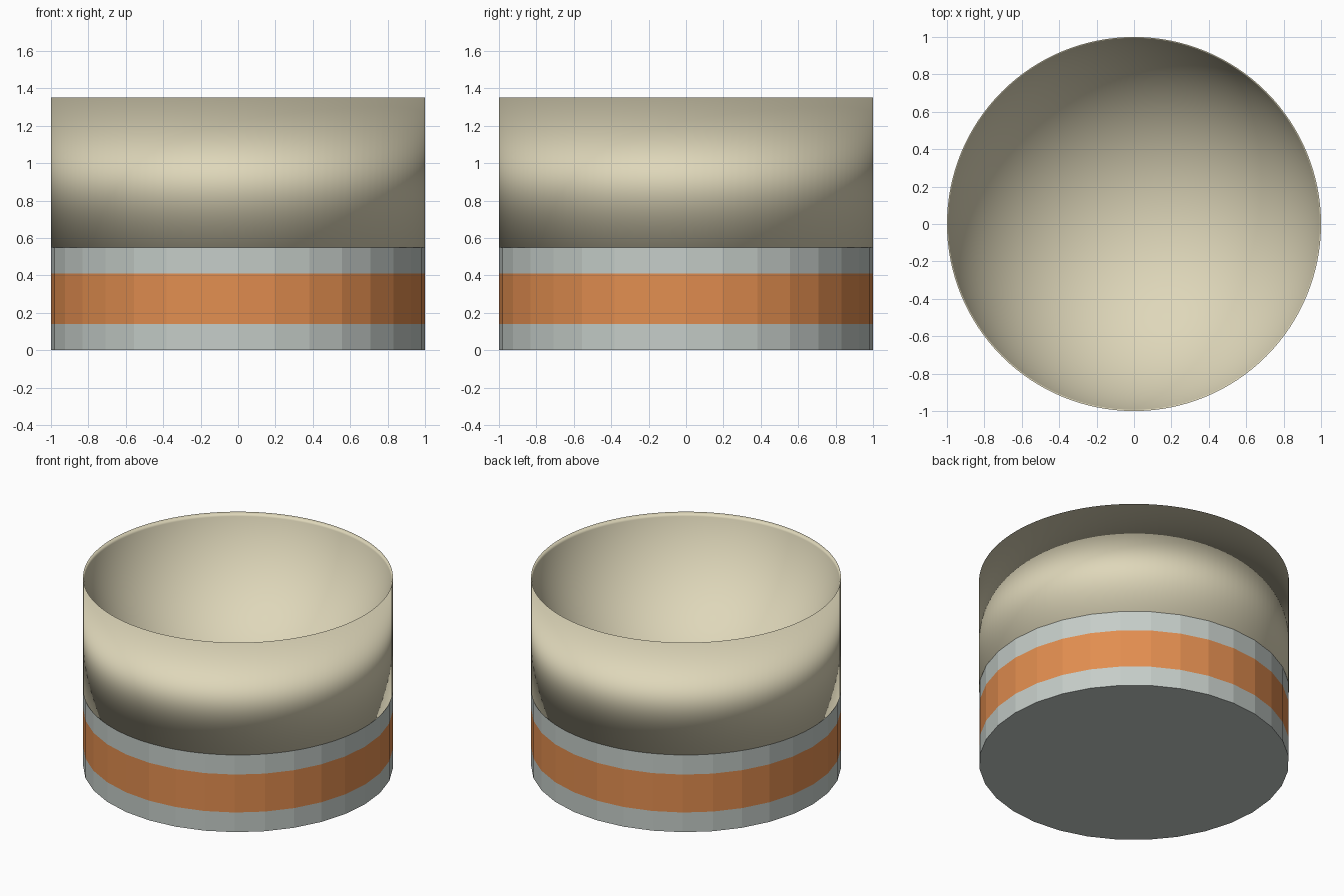
import bpy, bmesh, math

if "Cube" in bpy.data.objects:
    bpy.data.objects.remove(bpy.data.objects["Cube"])

BASE_TOP, RIM_Z, BOWL_DEPTH = 0.55, 1.35, 0.78


def material(name, rgb):
    m = bpy.data.materials.new(name)
    m.diffuse_color = (*rgb, 1.0)
    m.use_nodes = True
    m.node_tree.nodes["Principled BSDF"].inputs["Base Color"].default_value = m.diffuse_color
    return m


def lathe(name, profile, sides, mats, smooth):
    """Spin a (radius, z) profile; radius 0 collapses to a pole."""
    bm = bmesh.new()
    rings = []
    for r, z in profile:
        if r == 0:
            rings.append([bm.verts.new((0, 0, z))] * sides)
        else:
            rings.append([bm.verts.new((r * math.cos(2 * math.pi * i / sides),
                                        r * math.sin(2 * math.pi * i / sides), z))
                          for i in range(sides)])
    for a, b in zip(rings, rings[1:]):
        for i in range(sides):
            j = (i + 1) % sides
            quad = list(dict.fromkeys((a[i], a[j], b[j], b[i])))
            bm.faces.new(quad).smooth = smooth
    bm.normal_update()
    mesh = bpy.data.meshes.new(name)
    bm.to_mesh(mesh)
    bm.free()
    for m in mats:
        mesh.materials.append(m)
    obj = bpy.data.objects.new(name, mesh)
    bpy.context.collection.objects.link(obj)
    return obj


cream = material("cream", (0.735, 0.68, 0.49))
grey = material("pale_grey", (0.56, 0.61, 0.58))
orange = material("orange", (0.76, 0.27, 0.08))

# Faceted base with an orange band between two grey ones
base = lathe("base", [(0, 0), (1, 0), (1, 0.14), (1, 0.41), (1, BASE_TOP), (0, BASE_TOP)],
             32, [grey, orange], False)
for p in base.data.polygons:
    p.material_index = 1 if 0.14 < p.center.z < 0.41 else 0

# Smooth upper body: straight outer wall, knife-edge rim, spherical hollow
R = (1 + BOWL_DEPTH ** 2) / (2 * BOWL_DEPTH)
edge = math.acos((R - BOWL_DEPTH) / R)
steps = 44
hollow = []
for k in range(1, steps):
    a = edge * (1 - k / steps)
    hollow.append((R * math.sin(a), RIM_Z - BOWL_DEPTH + R * (1 - math.cos(a))))
lathe("bowl", [(0, BASE_TOP), (1, BASE_TOP), (1, RIM_Z)] + hollow + [(0, RIM_Z - BOWL_DEPTH)],
      128, [cream], True)
